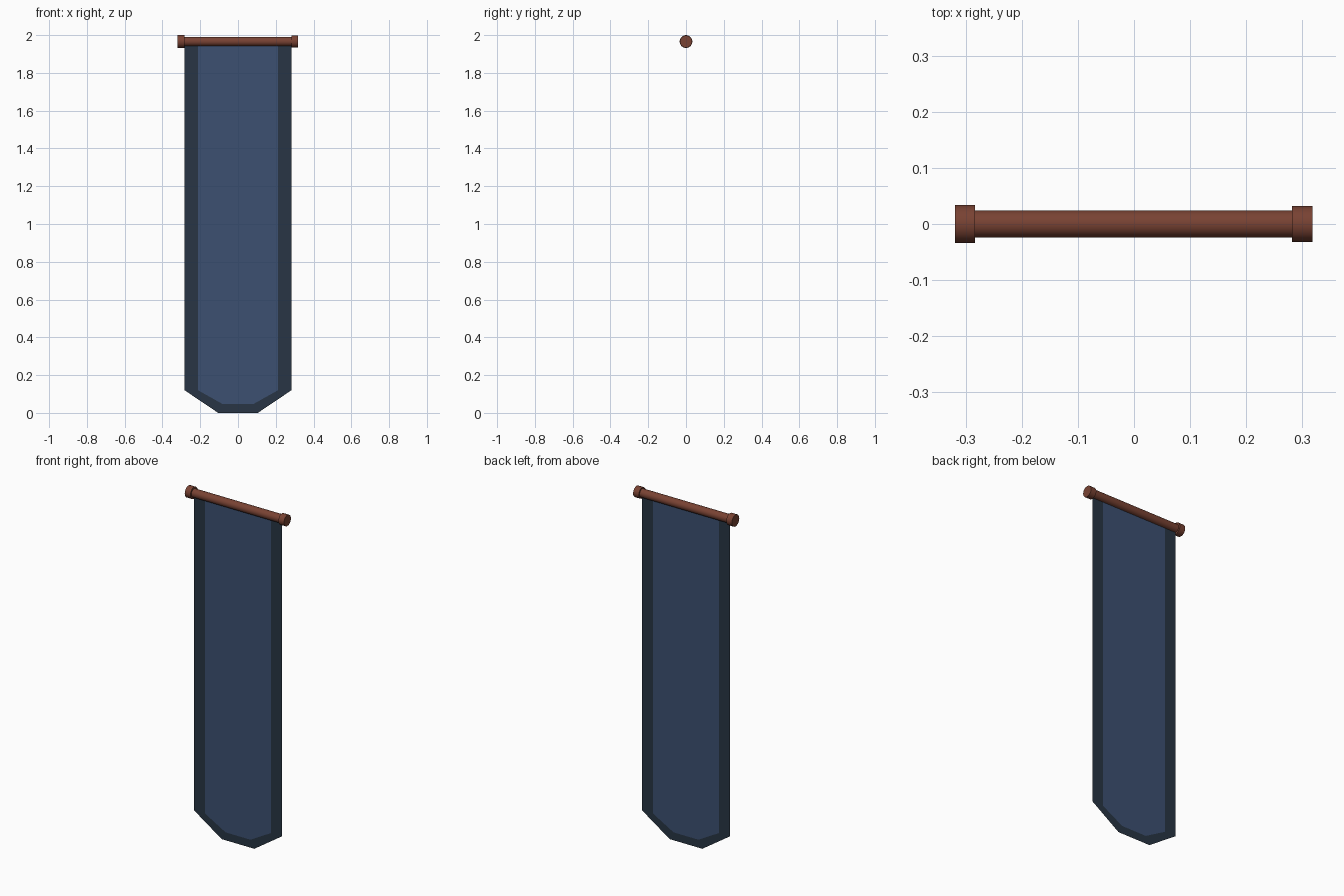
import bpy
import math

if "Cube" in bpy.data.objects:
    bpy.data.objects.remove(bpy.data.objects["Cube"])


def material(name, color):
    m = bpy.data.materials.new(name)
    m.diffuse_color = (*color, 1.0)
    m.use_nodes = True
    m.node_tree.nodes["Principled BSDF"].inputs["Base Color"].default_value = m.diffuse_color
    return m


WOOD = material("wood", (0.19, 0.055, 0.033))
CLOTH = material("cloth", (0.045, 0.08, 0.165))
TRIM = material("trim", (0.021, 0.036, 0.058))

ROD_Z = 1.966


def cylinder_x(name, x0, x1, radius):
    """Capped cylinder lying along x."""
    bpy.ops.mesh.primitive_cylinder_add(
        vertices=20, radius=radius, depth=x1 - x0,
        location=((x0 + x1) / 2, 0, ROD_Z), rotation=(0, math.pi / 2, 0))
    ob = bpy.context.object
    ob.name = name
    ob.data.materials.append(WOOD)
    bpy.ops.object.shade_smooth_by_angle(angle=math.radians(40))


# hanging rod with a slightly thicker cap at each end
cylinder_x("rod", -0.284, 0.284, 0.0245)
cylinder_x("rod_cap_left", -0.319, -0.283, 0.034)
cylinder_x("rod_cap_right", 0.282, 0.318, 0.032)


def sheet(name, verts, faces, mat):
    """Flat cloth piece in the xz plane."""
    me = bpy.data.meshes.new(name)
    me.from_pydata([(x, 0, z) for x, z in verts], [], faces)
    me.materials.append(mat)
    bpy.context.collection.objects.link(bpy.data.objects.new(name, me))


def mirrored(half):
    return half + [(-x, z) for x, z in reversed(half)]


TOP = 1.945
inner = mirrored([(-0.212, TOP), (-0.212, 0.12), (-0.08, 0.046)])
outer = mirrored([(-0.283, TOP), (-0.283, 0.12), (-0.105, 0.0)])

# cloth panel, and the darker trim running down the sides and round the bottom
sheet("banner_panel", inner, [range(6)], CLOTH)
sheet("banner_trim", outer + inner,
      [(i, i + 1, i + 7, i + 6) for i in range(5)], TRIM)
